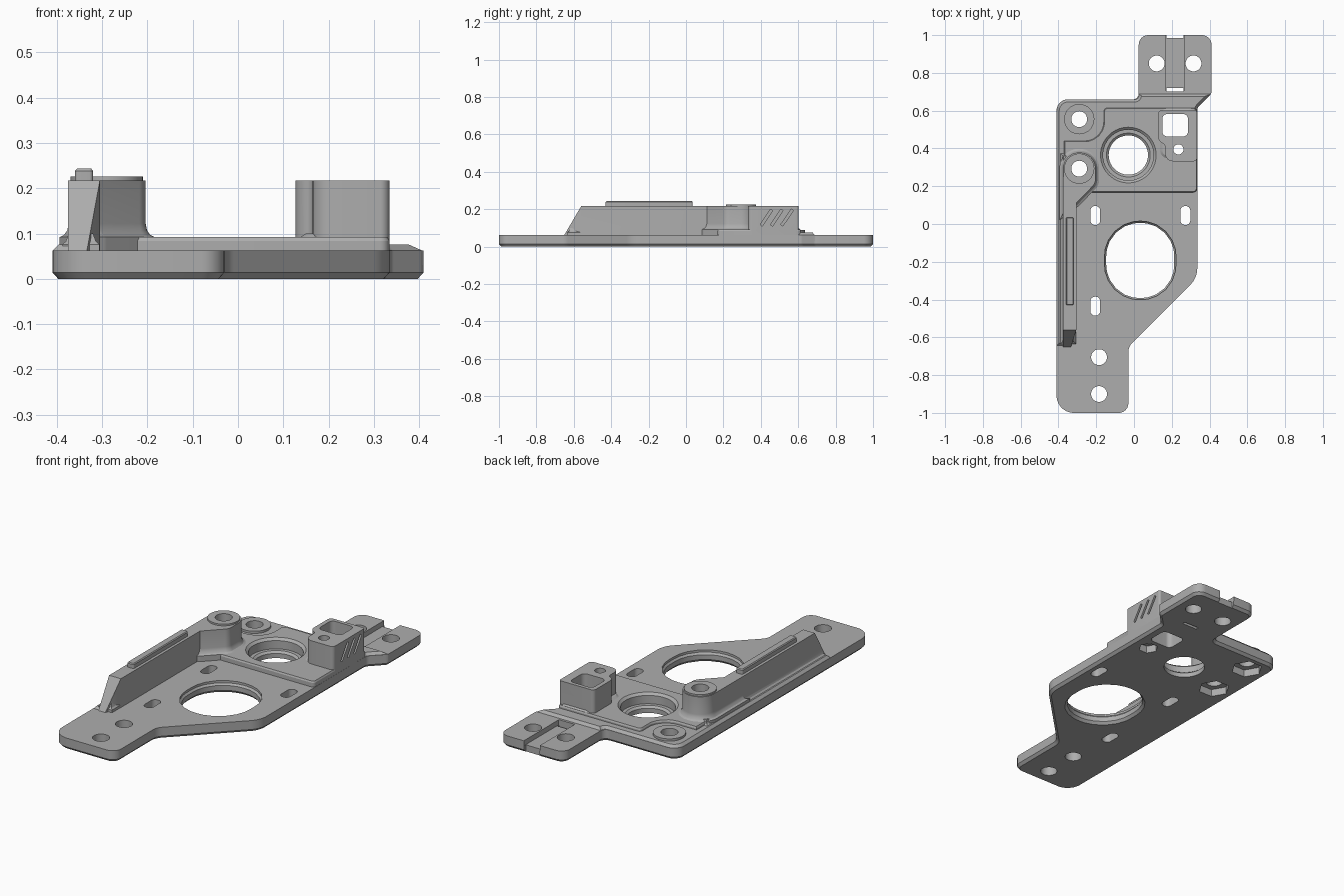
import bpy, bmesh, math
from mathutils import Vector, Matrix

if "Cube" in bpy.data.objects:
    bpy.data.objects.remove(bpy.data.objects["Cube"])

grey = bpy.data.materials.new("plain grey")
grey.use_nodes = True
COLOR = (0.42, 0.42, 0.42, 1)
grey.diffuse_color = COLOR
grey.node_tree.nodes["Principled BSDF"].inputs["Base Color"].default_value = COLOR


def add(name, bm):
    bmesh.ops.recalc_face_normals(bm, faces=bm.faces)
    me = bpy.data.meshes.new(name)
    bm.to_mesh(me)
    bm.free()
    me.materials.append(grey)
    ob = bpy.data.objects.new(name, me)
    bpy.context.collection.objects.link(ob)
    return ob


def rounded(points, seg=6):
    """Polygon from (x, y, radius) corners, with each corner rounded."""
    out = []
    n = len(points)
    for i, (x, y, r) in enumerate(points):
        p = Vector((x, y))
        if r == 0:
            out.append(p)
            continue
        a = (Vector(points[i - 1][:2]) - p).normalized()
        b = (Vector(points[(i + 1) % n][:2]) - p).normalized()
        half = a.angle(b) / 2
        t = r / math.tan(half)
        c = p + (a + b).normalized() * (r / math.sin(half))
        u, v = p + a * t - c, p + b * t - c
        for k in range(seg + 1):
            f = k / seg
            d = (u * (1 - f) + v * f).normalized()
            out.append(c + d * r)
    return out


def circle(x, y, r, n=40, turn=0.0):
    return [Vector((x + r * math.cos(turn + math.tau * k / n),
                    y + r * math.sin(turn + math.tau * k / n))) for k in range(n)]


def rect(x0, x1, y0, y1, r=0.0):
    return rounded([(x0, y0, r), (x1, y0, r), (x1, y1, r), (x0, y1, r)])


def offset(loop, d):
    """Grow a counter-clockwise loop outward by d with mitred corners."""
    out = []
    for i, p in enumerate(loop):
        e = (p - loop[i - 1]).normalized()
        f = (loop[(i + 1) % len(loop)] - p).normalized()
        n1, n2 = Vector((e.y, -e.x)), Vector((f.y, -f.x))
        out.append(p + (n1 + n2) * (d / (1 + n1.dot(n2))))
    return out


def prism(name, loop, levels):
    """Stack of offset copies of one loop: levels are (z, offset)."""
    bm = bmesh.new()
    rings = [[bm.verts.new((p.x, p.y, z)) for p in offset(loop, d)] for z, d in levels]
    n = len(loop)
    for lo, hi in zip(rings, rings[1:]):
        for i in range(n):
            j = (i + 1) % n
            bm.faces.new((lo[i], lo[j], hi[j], hi[i]))
    bm.faces.new(rings[0][::-1])
    bm.faces.new(rings[-1])
    return add(name, bm)


def hull(name, points):
    bm = bmesh.new()
    for p in points:
        bm.verts.new(p)
    bmesh.ops.convex_hull(bm, input=bm.verts)
    bmesh.ops.dissolve_limit(bm, angle_limit=0.01, verts=bm.verts, edges=bm.edges)
    return add(name, bm)


def combine(target, tool, operation):
    mod = target.modifiers.new(operation, "BOOLEAN")
    mod.operation, mod.solver, mod.object = operation, "EXACT", tool
    dg = bpy.context.evaluated_depsgraph_get()
    mesh = bpy.data.meshes.new_from_object(target.evaluated_get(dg))
    target.modifiers.clear()
    target.data = mesh
    bpy.data.objects.remove(tool)


PLATE, STEP, DECK, TOP = 0.062, 0.076, 0.092, 0.217

# Base plate with chamfered underside
outline = rounded([
    (-0.41, -1, 0.09), (-0.03, -1, 0.05), (-0.03, -0.65, 0.07), (0.335, -0.285, 0.12),
    (0.335, 0.615, 0.03), (0.41, 0.69, 0.03), (0.41, 1, 0.05), (0.025, 1, 0.05),
    (0.025, 0.66, 0.03), (-0.41, 0.66, 0.06)])
bracket = prism("mounting_bracket", outline, [(0, -0.013), (0.014, 0), (PLATE, 0)])

# Low step under the deck and along the left edge
step = rounded([
    (-0.41, -0.645, 0), (-0.335, -0.645, 0), (-0.335, 0.18, 0), (0.335, 0.18, 0),
    (0.335, 0.615, 0.03), (0.41, 0.69, 0), (0.025, 0.69, 0), (0.025, 0.66, 0.02),
    (-0.41, 0.66, 0.06)])
parts = [prism("step", step, [(0.03, -0.001), (PLATE, -0.001), (STEP, -0.014)])]

# Raised deck that curves around the rear boss
deck = rounded([
    (-0.37, 0.1, 0), (-0.3, 0.1, 0), (-0.23, 0.168, 0.02), (0.334, 0.168, 0.02),
    (0.334, 0.615, 0.02), (-0.16, 0.615, 0.02), (-0.16, 0.44, 0.1), (-0.37, 0.44, 0)])
parts.append(prism("deck", deck, [(0.025, 0), (DECK - 0.008, 0), (DECK, -0.004)]))

# Side wall with sloped front end
wall = [(x, y, z) for x in (-0.375, -0.305) for y in (-0.56, 0.25) for z in (0.04, TOP)]
wall += [(-0.375, -0.655, 0.055), (-0.335, -0.655, 0.055)]
parts.append(hull("side_wall", wall))
parts.append(prism("wall_foot", rect(-0.374, -0.32, -0.62, 0.36),
                   [(0.04, 0.014), (STEP, 0.014), (0.083, 0.006), (0.1, 0)]))
parts.append(prism("top_rail", rect(-0.36, -0.32, -0.43, 0.035, 0.008),
                   [(0.19, 0), (0.238, 0), (0.243, -0.004)]))

# Tall boss merging into the wall
tower = rounded([(-0.374, 0.06, 0), (-0.306, 0.11, 0.03), (-0.204, 0.215, 0.05),
                 (-0.204, 0.378, 0.083), (-0.374, 0.378, 0.08)], 10)
flare = [(0.05, 0.02), (DECK, 0.02), (0.097, 0.01), (0.107, 0.003), (0.122, 0)]
parts.append(prism("tall_boss", tower, flare + [(TOP, 0)]))
parts.append(prism("boss_rim", circle(-0.29, 0.293, 0.08), [(0.18, 0), (0.226, 0)]))

# Low rear boss
parts.append(prism("rear_boss", circle(-0.29, 0.555, 0.08), [(0.03, 0), (0.088, 0)]))

# Rear block
block = rounded([(0.165, 0.332, 0.04), (0.3345, 0.332, 0.02), (0.3345, 0.602, 0.012),
                 (0.127, 0.602, 0.02), (0.127, 0.44, 0.04), (0.165, 0.42, 0.02)])
parts.append(prism("rear_block", block, [(0.05, 0), (TOP, 0)]))
block_foot = rect(0.15, 0.32, 0.36, 0.6, 0.03)
parts.append(prism("block_foot", block_foot,
                   [(0.05, 0.012), (DECK, 0.035 - 0.023), (0.1, 0)]))

for part in parts:
    combine(bracket, part, "UNION")

cuts = []


def cut(loop, levels):
    cuts.append(prism("cutter", loop, levels))


THROUGH = [(-0.1, 0), (0.4, 0)]

# Round screw holes
for x, y in ((0.12, 0.85), (0.315, 0.85), (-0.185, -0.705), (-0.185, -0.9),
             (-0.29, 0.555), (-0.29, 0.293)):
    cut(circle(x, y, 0.042, 32), THROUGH)
cut(circle(0.235, 0.395, 0.027, 24), THROUGH)

# Hexagonal nut pockets underneath
for x, y, r in ((-0.29, 0.555, 0.08), (-0.29, 0.293, 0.08), (0.235, 0.395, 0.05)):
    cut(circle(x, y, r, 6), [(-0.1, 0), (0.04, 0)])

# Adjustment slots
for x, y in ((-0.205, 0.045), (0.272, 0.045), (-0.205, -0.435)):
    cut(rect(x - 0.026, x + 0.026, y - 0.05, y + 0.05, 0.024), THROUGH)

# Large opening with chamfered rims
cut(rect(-0.147, 0.213, -0.392, 0.006, 0.176),
    [(-0.02, 0.03), (0.014, 0), (0.04, 0), (0.05, 0.009), (0.1, 0.009)])

# Stepped bearing seat
seat = circle(-0.03, 0.365, 0.104, 56)
cut(seat, [(-0.1, 0), (0.025, 0), (0.035, 0.012), (0.0355, 0.03),
           (0.08, 0.03), (0.098, 0.05), (0.15, 0.05)])

# Window through the block, and slanted grooves on its outer face
cut(rect(0.15, 0.286, 0.464, 0.582, 0.025), THROUGH)
for y in (0.43, 0.485, 0.54):
    bm = bmesh.new()
    bmesh.ops.create_cube(bm, size=1, matrix=Matrix.Translation((0.335, y, 0.155))
                          @ Matrix.Rotation(-0.6, 4, "X")
                          @ Matrix.Diagonal((0.02, 0.014, 0.1, 1)))
    cuts.append(add("cutter", bm))

# Strap groove in the rear tab, open at both ends
cut(rect(0.17, 0.265, 0.705, 1.1), [(0.035, 0), (0.2, 0)])
cut(rect(0.172, 0.263, 0.702, 0.719), [(-0.1, 0), (0.2, 0)])
cut(rect(0.172, 0.263, 0.985, 1.1), [(-0.1, 0), (0.2, 0)])

for tool in cuts:
    combine(bracket, tool, "DIFFERENCE")

bpy.ops.object.select_all(action="DESELECT")
bracket.select_set(True)
bpy.context.view_layer.objects.active = bracket
bpy.ops.object.shade_smooth_by_angle(angle=math.radians(25))
